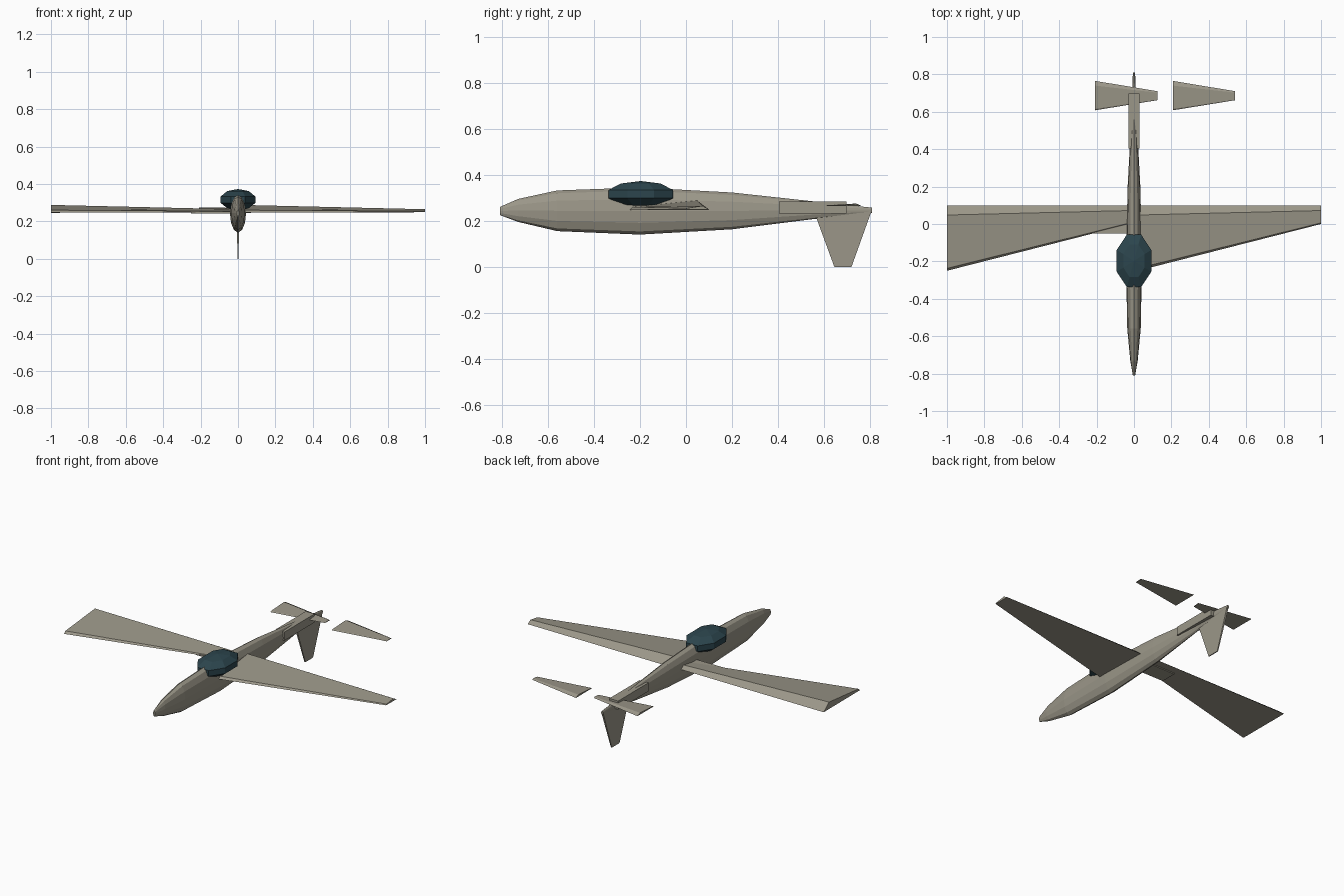
import bpy, bmesh
from math import sin, cos, pi, radians

if "Cube" in bpy.data.objects:
    bpy.data.objects.remove(bpy.data.objects["Cube"])


def material(name, rgb):
    m = bpy.data.materials.new(name)
    m.diffuse_color = (*rgb, 1)
    m.use_nodes = True
    m.node_tree.nodes["Principled BSDF"].inputs["Base Color"].default_value = m.diffuse_color
    return m


BODY = material("warm_grey", (0.33, 0.31, 0.25))
GLASS = material("dark_glass", (0.025, 0.06, 0.075))


def finish(name, bm, mat):
    bmesh.ops.recalc_face_normals(bm, faces=bm.faces)
    mesh = bpy.data.meshes.new(name)
    bm.to_mesh(mesh)
    bm.free()
    mesh.materials.append(mat)
    ob = bpy.data.objects.new(name, mesh)
    bpy.context.collection.objects.link(ob)
    return ob


def loft(name, sections, mat=BODY):
    """Skin a list of equal-length closed cross-sections and cap both ends."""
    bm = bmesh.new()
    rings = [[bm.verts.new(p) for p in s] for s in sections]
    n = len(rings[0])
    for a, b in zip(rings, rings[1:]):
        for i in range(n):
            j = (i + 1) % n
            bm.faces.new((a[i], a[j], b[j], b[i]))
    bm.faces.new(rings[0])
    bm.faces.new(rings[-1])
    return finish(name, bm, mat)


def box(name, lo, hi):
    (x0, y0, z0), (x1, y1, z1) = lo, hi
    return loft(name, [[(x0, y0, z), (x1, y0, z), (x1, y1, z), (x0, y1, z)]
                       for z in (z0, z1)])


# Fuselage: y, half width, bottom z, top z
stations = [(-0.81, 0.006, 0.225, 0.26), (-0.73, 0.02, 0.195, 0.295),
            (-0.56, 0.036, 0.155, 0.332), (-0.2, 0.043, 0.14, 0.345),
            (0.2, 0.034, 0.163, 0.323), (0.55, 0.015, 0.207, 0.285),
            (0.81, 0.006, 0.234, 0.257)]
loft("fuselage", [[(w * cos(a), y, (b + t) / 2 + (t - b) / 2 * sin(a))
                   for a in (2 * pi * i / 12 for i in range(12))]
                  for y, w, b, t in stations])

# Canopy: squashed low-poly ball
bm = bmesh.new()
bmesh.ops.create_uvsphere(bm, u_segments=8, v_segments=5, radius=1)
for v in bm.verts:
    a = pi / 8
    x, y, z = v.co
    x, y = x * cos(a) - y * sin(a), x * sin(a) + y * cos(a)
    v.co = (x * 0.105, -0.197 + y * 0.16, 0.316 + z * 0.057)
finish("canopy", bm, GLASS)

# Wings: both panels taper towards +x
wing_root = [(-0.25, 0.247), (-0.237, 0.26), (0.048, 0.288), (0.1, 0.246)]
wing_tip = [(0.0, 0.25), (0.006, 0.255), (0.072, 0.265), (0.1, 0.249)]
for name, x in (("left_wing", -1.0), ("right_wing", 0.02)):
    loft(name, [[(x, y, z) for y, z in wing_root],
                [(x + 0.98, y, z) for y, z in wing_tip]])

# Thin carry-through plate at the wing roots
box("wing_plate", (-0.25, -0.05, 0.243), (0.03, 0.05, 0.253))

# Tail boom block
box("tail_block", (-0.03, 0.405, 0.231), (0.03, 0.697, 0.283))

# Tailplanes: both panels taper towards +x
stab_root = [(0.608, 0.264), (0.615, 0.268), (0.74, 0.275), (0.765, 0.264)]
stab_tip = [(0.662, 0.265), (0.665, 0.267), (0.702, 0.27), (0.71, 0.265)]
for name, x in (("left_tailplane", -0.208), ("right_tailplane", 0.208)):
    loft(name, [[(x, y, z) for y, z in stab_root],
                [(x + 0.333, y, z) for y, z in stab_tip]])

# Fin below the tail
loft("fin", [[(-t, y0, z), (t, y0, z), (t, y1, z), (-t, y1, z)]
             for z, y0, y1, t in ((0.245, 0.555, 0.808, 0.006),
                                  (0.0, 0.645, 0.72, 0.003))])
